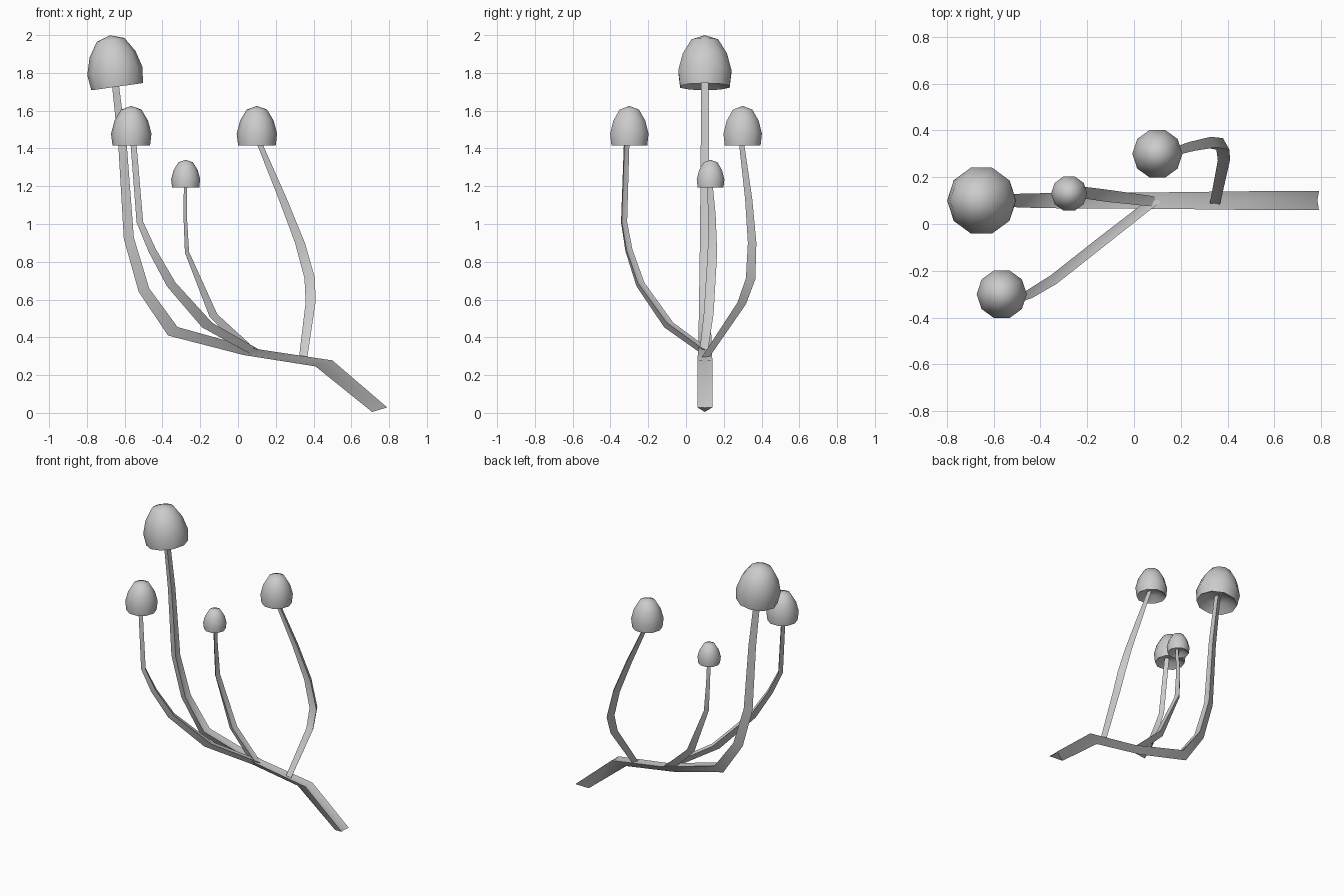
import bpy, bmesh, math
from mathutils import Vector, Matrix

if "Cube" in bpy.data.objects:
    bpy.data.objects.remove(bpy.data.objects["Cube"])


def finish(bm, name, angle):
    bmesh.ops.recalc_face_normals(bm, faces=bm.faces)
    me = bpy.data.meshes.new(name)
    bm.to_mesh(me)
    bm.free()
    ob = bpy.data.objects.new(name, me)
    bpy.context.collection.objects.link(ob)
    bpy.ops.object.select_all(action='DESELECT')
    ob.select_set(True)
    bpy.context.view_layer.objects.active = ob
    bpy.ops.object.shade_smooth_by_angle(angle=math.radians(angle))
    return ob


def stem(name, heading, rings):
    """Triangular stalk with a slightly grooved inner face.
    ring = x, y, z, depth, half width, slope of the section"""
    bm = bmesh.new()
    h = Vector((heading[0], heading[1], 0)).normalized()
    side = Vector((-h.y, h.x, 0))
    loops = []
    for x, y, z, d, w, s in rings:
        c = Vector((x, y, z))
        u = (h + Vector((0, 0, s))) * d
        pts = [c + u * .5 + side * w, c + u * .42,
               c + u * .5 - side * w, c - u * .5]
        loops.append([bm.verts.new(p) for p in pts])
    for a, b in zip(loops, loops[1:]):
        for i in range(4):
            j = (i + 1) % 4
            bm.faces.new((a[i], a[j], b[j], b[i]))
    bm.faces.new(loops[0])
    bm.faces.new(loops[-1])
    finish(bm, name, 40)


def cap(name, x, y, z, r, height, tilt=0):
    """Ten-sided dome with a hollow underside; z is the rim height"""
    profile = [(.5, .91), (.83, .63), (1, .3), (.93, 0), (.5, .16)]
    n = 10
    bm = bmesh.new()
    loops = [[bm.verts.new((p * r * math.cos(math.tau * i / n),
                            p * r * math.sin(math.tau * i / n), q * height))
              for i in range(n)] for p, q in profile]
    top = bm.verts.new((0, 0, height))
    under = bm.verts.new((0, 0, .22 * height))
    for i in range(n):
        j = (i + 1) % n
        bm.faces.new((top, loops[0][i], loops[0][j]))
        bm.faces.new((under, loops[-1][j], loops[-1][i]))
        for a, b in zip(loops, loops[1:]):
            bm.faces.new((a[i], b[i], b[j], a[j]))
    ob = finish(bm, name, 60)
    ob.matrix_world = Matrix.Translation((x, y, z)) @ Matrix.Rotation(math.radians(tilt), 4, 'Y')


# Main stalk, lying at the base and sweeping upward
stem("main_stem", (1, 0), [
    (.75, .1, .017, .08, .04, .3), (.455, .1, .262, .09, .04, .35),
    (.065, .1, .322, .07, .035, .45), (-.345, .1, .432, .05, .033, .9),
    (-.498, .1, .65, .055, .03, .36), (-.578, .1, .925, .053, .026, .15),
    (-.61, .1, 1.4, .045, .022, .1), (-.655, .1, 1.79, .035, .02, .1)])

# Side stalks
stem("front_stem", (.8, .6), [
    (.08, .095, .325, .05, .02, .4), (-.17, -.1, .465, .05, .022, .5),
    (-.36, -.25, .68, .04, .022, .5), (-.46, -.31, .86, .035, .02, .3),
    (-.525, -.335, 1.01, .03, .018, .1), (-.56, -.32, 1.45, .027, .016, 0)])
stem("middle_stem", (1, 0), [
    (.07, .095, .325, .05, .022, .4), (-.13, .12, .515, .04, .026, .4),
    (-.27, .14, .85, .022, .025, .2), (-.28, .137, 1.05, .018, .02, 0),
    (-.277, .125, 1.23, .018, .014, 0)])
stem("back_stem", (0, -1), [
    (.345, .1, .29, .035, .022, .2), (.384, .295, .58, .045, .026, .2),
    (.38, .342, .71, .05, .028, .1), (.328, .35, .9, .045, .026, 0),
    (.238, .332, 1.13, .038, .022, 0), (.1, .29, 1.46, .026, .014, 0)])

# Mushroom caps
cap("large_cap", -.64, .1, 1.727, .148, .275, -8)
cap("front_cap", -.565, -.3, 1.415, .107, .21)
cap("back_cap", .1, .3, 1.415, .107, .21)
cap("small_cap", -.277, .13, 1.192, .077, .148)
